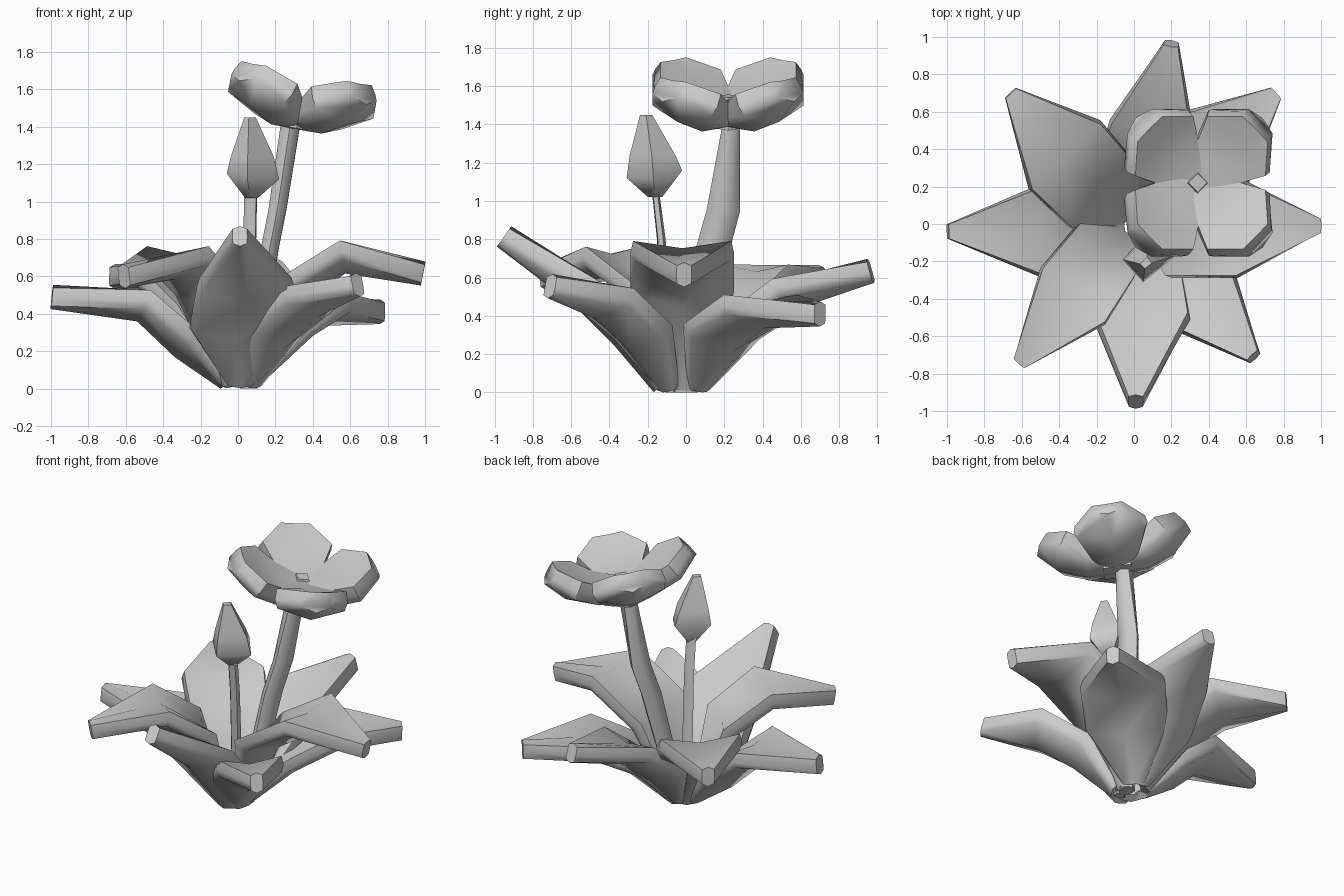
import bpy, bmesh, math
from mathutils import Vector, Matrix

if "Cube" in bpy.data.objects:
    bpy.data.objects.remove(bpy.data.objects["Cube"])


def finish(name, bm, mat=None, angle=60):
    if mat:
        bm.transform(mat)
    for v in bm.verts:
        v.co.z = max(v.co.z, 0)
    bmesh.ops.recalc_face_normals(bm, faces=bm.faces)
    me = bpy.data.meshes.new(name)
    bm.to_mesh(me)
    bm.free()
    ob = bpy.data.objects.new(name, me)
    bpy.context.collection.objects.link(ob)
    bpy.ops.object.select_all(action='DESELECT')
    ob.select_set(True)
    bpy.context.view_layer.objects.active = ob
    bpy.ops.object.shade_smooth_by_angle(angle=math.radians(angle))
    return ob


def loft(bm, rings):
    # skins a list of closed point rings and caps both ends
    rows = [[bm.verts.new(p) for p in r] for r in rings]
    n = len(rows[0])
    for a, b in zip(rows, rows[1:]):
        for i in range(n):
            j = (i + 1) % n
            bm.faces.new((a[i], a[j], b[j], b[i]))
    bm.faces.new(rows[0])
    bm.faces.new(rows[-1][::-1])


def blade(name, path, widths, thick, folds, rim=.75, mat=None):
    # thick folded blade: each section has two rounded edges and a lower midrib
    pts = [Vector(p) for p in path]
    d = pts[-1] - pts[0]
    side = Vector((-d.y, d.x, 0)).normalized()
    rings = []
    for i, p in enumerate(pts):
        t = (pts[min(i + 1, len(pts) - 1)] - pts[max(i - 1, 0)]).normalized()
        n = t.cross(side).normalized()
        s, h, f = side * widths[i] / 2, n * thick[i] / 2, n * folds[i]
        rings.append([p + s * .95 + f + h * rim, p - f * .4 + h, p - s * .95 + f + h * rim,
                      p - s + f - h * .1,
                      p - s * .92 + f - h * rim, p - f * .4 - h, p + s * .92 + f - h * rim,
                      p + s + f - h * .1])
    bm = bmesh.new()
    loft(bm, rings)
    return finish(name, bm, mat)


def stem(name, path, sizes, sides):
    rings = []
    for (x, y, z), (rx, ry) in zip(path, sizes):
        rings.append([(x + rx * math.cos(2 * math.pi * k / sides + .5),
                       y + ry * math.sin(2 * math.pi * k / sides + .5), z)
                      for k in range(sides)])
    bm = bmesh.new()
    loft(bm, rings)
    return finish(name, bm)


# leaves: base, lower, bend and tip points, then lower and widest width
leaves = [
    ((.08, 0, .02), (.25, -.02, .50), (.56, -.02, .70), (.99, -.01, .615), .54, .54),
    ((-.07, 0, .02), (-.28, -.02, .23), (-.51, -.04, .44), (-.995, -.04, .49), .44, .50),
    ((.03, .08, .02), (.05, .28, .31), (.1, .53, .51), (.2, .965, .635), .52, .46),
    ((-.04, .05, .02), (-.2, .19, .38), (-.38, .38, .58), (-.66, .70, .60), .50, .53),
    ((.06, .07, .02), (.24, .21, .28), (.43, .40, .42), (.76, .70, .41), .52, .54),
    ((-.04, -.08, .02), (-.19, -.19, .50), (-.33, -.39, .67), (-.61, -.74, .60), .42, .46),
    ((.07, -.1, .02), (.21, -.25, .28), (.40, -.44, .46), (.64, -.71, .555), .40, .43),
    ((.01, -.14, .02), (.0, -.31, .30), (.04, -.53, .52), (.01, -.95, .815), .52, .52),
]
for k, (a, b, c, e, wl, w) in enumerate(leaves):
    blade(f"leaf_{k + 1}", (a, b, c, e), (.14, wl, w, .08),
          (.06, .13, .14, .13), (.01, .05, .04, .0))

# flower stem and bud stem
stem("flower_stem", [(.06, .0, 0), (.17, .14, .75), (.21, .195, .95), (.285, .24, 1.44)],
     [(.05, .06), (.055, .09), (.055, .088), (.06, .042)], 6)
stem("bud_stem", [(.05, -.08, 0), (.065, -.13, .8), (.07, -.16, 1.05)],
     [(.04, .03), (.037, .024), (.037, .02)], 5)

# closed bud: lopsided four-sided sections
bm = bmesh.new()
outline = [(-.06, -.19), (.05, -.31), (.22, -.17), (.10, -.02)]
c0, c1 = Vector((.07, -.16)), Vector((.06, -.22))
loft(bm, [
    [(*c0.lerp(Vector(p), .25), 1.02) for p in outline],
    [(*p, z) for p, z in zip(outline, (1.15, 1.12, 1.12, 1.16))],
    [(*c1.lerp(Vector(p), .82), 1.24) for p in outline],
    [(*c1.lerp(Vector(p), .22), 1.45) for p in outline]])
finish("bud", bm)

# open flower: four cupped petals tilted to the right
tilt = Matrix.Translation((.325, .22, 1.46)) @ Matrix.Rotation(math.radians(10.5), 4, 'Y')
for k in range(4):
    m = tilt @ Matrix.Rotation(math.radians(45 + 90 * k), 4, 'Z')
    blade(f"petal_{k + 1}", [(0, 0, 0), (.17, 0, .015), (.325, 0, .085), (.445, 0, .18)],
          (.16, .33, .47, .20), (.15, .17, .17, .13), (.0, .015, .03, .015), .75, m)

# flower centre
bm = bmesh.new()
bmesh.ops.create_cone(bm, cap_ends=True, segments=4, radius1=.13, radius2=.05, depth=.16)
finish("flower_centre", bm, tilt @ Matrix.Translation((0, 0, .01)))
